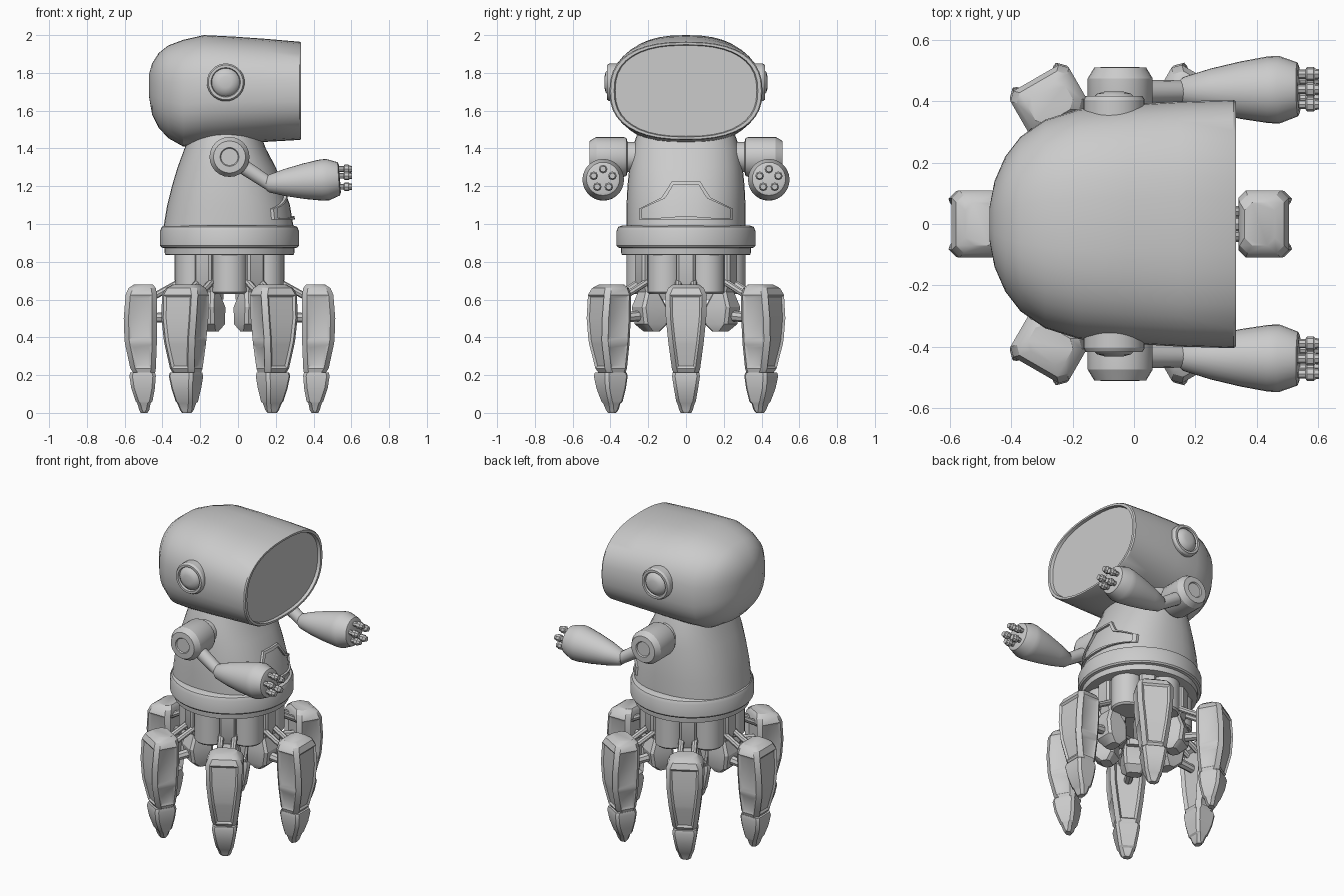
import bpy, bmesh
from math import cos, sin, pi, radians, copysign
from mathutils import Vector, Matrix

if "Cube" in bpy.data.objects:
    bpy.data.objects.remove(bpy.data.objects["Cube"])

CX = -0.045  # axis of belt, hub and legs


def finish(name, bm):
    bmesh.ops.recalc_face_normals(bm, faces=bm.faces)
    me = bpy.data.meshes.new(name)
    bm.to_mesh(me)
    bm.free()
    ob = bpy.data.objects.new(name, me)
    bpy.context.collection.objects.link(ob)
    return ob


def loft_bm(rings):
    bm = bmesh.new()
    vs = [[bm.verts.new(p) for p in r] for r in rings]
    n = len(rings[0])
    for a, b in zip(vs, vs[1:]):
        for i in range(n):
            j = (i + 1) % n
            bm.faces.new((a[i], a[j], b[j], b[i]))
    bm.faces.new(vs[0])
    bm.faces.new(vs[-1])
    bmesh.ops.recalc_face_normals(bm, faces=bm.faces)
    return bm


def superellipse(a, b, n, seg):
    pts = []
    for i in range(seg):
        t = 2 * pi * i / seg
        c, s = cos(t), sin(t)
        pts.append((a * copysign(abs(c) ** (2 / n), c), b * copysign(abs(s) ** (2 / n), s)))
    return pts


def turned(name, profile, origin, axis, seg=24):
    """Turned solid: profile of (distance along axis, radius)."""
    m = Vector(axis).to_track_quat('Z', 'Y').to_matrix()
    o = Vector(origin)
    rings = [[o + m @ Vector((x, y, d)) for x, y in superellipse(r, r, 2, seg)] for d, r in profile]
    return finish(name, loft_bm(rings))


def rod(name, a, b, r1, r2, seg=10):
    d = Vector(b) - Vector(a)
    return turned(name, [(0, r1), (d.length, r2)], a, d, seg)


def chamfered(x0, x1, hw, c, z):
    return [(x1, -hw + c, z), (x1, hw - c, z), (x1 - c, hw, z), (x0 + c, hw, z),
            (x0, hw - c, z), (x0, -hw + c, z), (x0 + c, -hw, z), (x1 - c, -hw, z)]


def panel(bm, test, thick, depth):
    bm.normal_update()
    fs = [f for f in bm.faces if test(f.normal, f.calc_center_median())]
    bmesh.ops.inset_region(bm, faces=fs, thickness=thick, depth=depth, use_even_offset=True)


# Head: rounded shell with a recessed flat face
head = [(-.472, 1.68, 1.79, .05), (-.455, 1.58, 1.85, .14), (-.42, 1.51, 1.905, .22),
        (-.37, 1.455, 1.945, .285), (-.29, 1.41, 1.975, .34), (-.18, 1.415, 2.0, .375),
        (-.02, 1.425, 1.992, .39), (.15, 1.435, 1.98, .40), (.325, 1.445, 1.965, .405)]
rings = [[(x, y, (lo + hi) / 2 + z) for y, z in superellipse(w, (hi - lo) / 2, 2.45, 40)]
         for x, lo, hi, w in head]
for x, k in ((.333, .985), (.333, .94), (.315, .925)):
    rings.append([(x, y * k, 1.705 + (z - 1.705) * k) for _, y, z in rings[8]])
finish("head", loft_bm(rings))

# Bell-shaped torso
torso = [(.98, -.05, .345, .315), (1.1, -.05, .325, .315), (1.2, -.055, .295, .31),
         (1.3, -.06, .26, .30), (1.4, -.068, .215, .285), (1.5, -.07, .18, .25)]
finish("torso", loft_bm([[(cx + x, y, z) for x, y in superellipse(rx, ry, 2.3, 40)]
                         for z, cx, rx, ry in torso]))


def torso_front(y, z):
    for a, b in zip(torso, torso[1:]):
        if a[0] <= z <= b[0]:
            t = (z - a[0]) / (b[0] - a[0])
            cx, rx, ry = [a[i] + t * (b[i] - a[i]) for i in (1, 2, 3)]
            return cx + rx * (1 - (abs(y) / ry) ** 2.3) ** (1 / 2.3)


# Chest frame following the torso surface
half = [(.25, 1.025), (.25, 1.08), (.13, 1.14), (.075, 1.225)]
loop = half + [(-y, z) for y, z in reversed(half)]
pts = []
for (y0, z0), (y1, z1) in zip(loop, loop[1:] + loop[:1]):
    steps = 10 if abs(y0 - y1) > .3 else 4
    for i in range(steps):
        t = i / steps
        y, z = y0 + t * (y1 - y0), z0 + t * (z1 - z0)
        pts.append((y, z))
bm = bmesh.new()
prof = []
for y, z in pts:
    d = Vector((-y, 1.1 - z)).normalized() * .018
    yi, zi = y + d.x, z + d.y
    xo, xi = torso_front(y, z), torso_front(yi, zi)
    prof.append([bm.verts.new(p) for p in ((xo - .01, y, z), (xo + .014, y, z),
                                           (xi + .014, yi, zi), (xi - .01, yi, zi))])
for a, b in zip(prof, prof[1:] + prof[:1]):
    for i in range(4):
        j = (i + 1) % 4
        bm.faces.new((a[i], a[j], b[j], b[i]))
finish("chest_frame", bm)

# Belt and hub below it
turned("belt", [(.835, .33), (.838, .342), (.872, .345), (.876, .36), (.885, .367), (.965, .367),
                (.985, .358), (.993, .335)], (CX, 0, 0), (0, 0, 1), 48)
turned("hub_core", [(.64, .17), (.66, .19), (.85, .19)], (CX, 0, 0), (0, 0, 1), 24)
for k in range(6):
    a = radians(30 + 60 * k)
    turned("hub_cylinder", [(.63, .085), (.64, .095), (.85, .095)],
           (CX + .22 * cos(a), .22 * sin(a), 0), (0, 0, 1), 20)

# One leg, pointing along +x
shell_rows = [(.205, .395, .505, .065), (.235, .39, .525, .075), (.36, .385, .552, .092),
              (.385, .385, .556, .095), (.50, .385, .56, .107), (.625, .385, .55, .11),
              (.66, .39, .535, .095), (.68, .405, .505, .07)]
bm = loft_bm([chamfered(a, b, w, .025, z) for z, a, b, w in shell_rows])
panel(bm, lambda n, c: n.x > .8 and .23 < c.z < .64, .012, -.01)
for s in (1, -1):
    panel(bm, lambda n, c: n.y * s > .8 and .385 < c.z < .64 and c.x < .53, .018, -.008)
    panel(bm, lambda n, c: n.y * s > .8 and .23 < c.z < .37 and c.x < .53, .016, -.008)
panel(bm, lambda n, c: n.x < -.8 and .23 < c.z < .64, .014, -.02)
shell = finish("leg_shell", bm)

foot_rows = [(0, .435, .47, .028), (.015, .425, .478, .036), (.05, .418, .488, .046),
             (.06, .408, .496, .052), (.13, .395, .52, .064), (.195, .39, .53, .074),
             (.215, .395, .525, .07)]
foot = finish("leg_foot", loft_bm([chamfered(a, b, w, .016, z) for z, a, b, w in foot_rows]))

bracket = finish("leg_bracket", loft_bm([chamfered(.14, b, .05, .012, z)
                                         for z, b in ((.60, .25), (.70, .29), (.85, .29))]))
knuckle = finish("leg_knuckle", loft_bm([chamfered(a, b, w, .015, z) for z, a, b, w in (
    (.43, .18, .24, .045), (.47, .145, .285, .065), (.56, .15, .30, .07), (.64, .19, .27, .055))]))
leg = [shell, foot, bracket, knuckle]
for y in (-.04, .04):
    leg.append(rod("leg_link", (.25, y, .70), (.43, y, .60), .018, .018, 8))
leg.append(rod("leg_strut", (.22, 0, .52), (.42, 0, .50), .03, .025, 8))

# Six legs around the hub
for k in range(6):
    for part in leg:
        ob = part if k == 0 else part.copy()
        if k:
            bpy.context.collection.objects.link(ob)
        ob.matrix_world = Matrix.Translation((CX, 0, 0)) @ Matrix.Rotation(k * pi / 3, 4, 'Z')

# Ears, shoulders, arms and fingers on both sides
for s in (1, -1):
    side = (0, s, 0)
    turned("ear", [(.34, .10), (.405, .10), (.418, .092), (.418, .078), (.405, .074),
                   (.41, .07), (.425, .055), (.432, .03)], (-.065, 0, 1.75), side, 28)
    turned("shoulder", [(.24, .08), (.31, .08), (.315, .10), (.33, .106), (.475, .106),
                        (.51, .085), (.512, .05), (.505, .045)], (-.045, 0, 1.355), side, 24)
    rod("upper_arm", (-.02, s * .43, 1.335), (.17, s * .432, 1.21), .042, .036, 14)
    d = Vector((.37, s * .006, .026)).normalized()
    o = Vector((.15, s * .433, 1.212))
    turned("forearm", [(0, .035), (.012, .046), (.10, .072), (.20, .094), (.29, .109), (.325, .110),
                       (.385, .088), (.39, .075)], o, d, 28)
    palm = o + d * .385
    for k in range(5):
        a = radians(90 + 72 * k)
        f = palm + Vector((0, cos(a) * .052, sin(a) * .052))
        turned("finger", [(-.01, .015), (.025, .015), (.03, .023), (.052, .023), (.057, .018),
                          (.07, .016)], f, (1, 0, 0), 8)

bpy.ops.object.select_all(action='DESELECT')
for ob in bpy.context.scene.objects:
    ob.select_set(True)
bpy.context.view_layer.objects.active = shell
bpy.ops.object.shade_smooth_by_angle(angle=radians(30))
